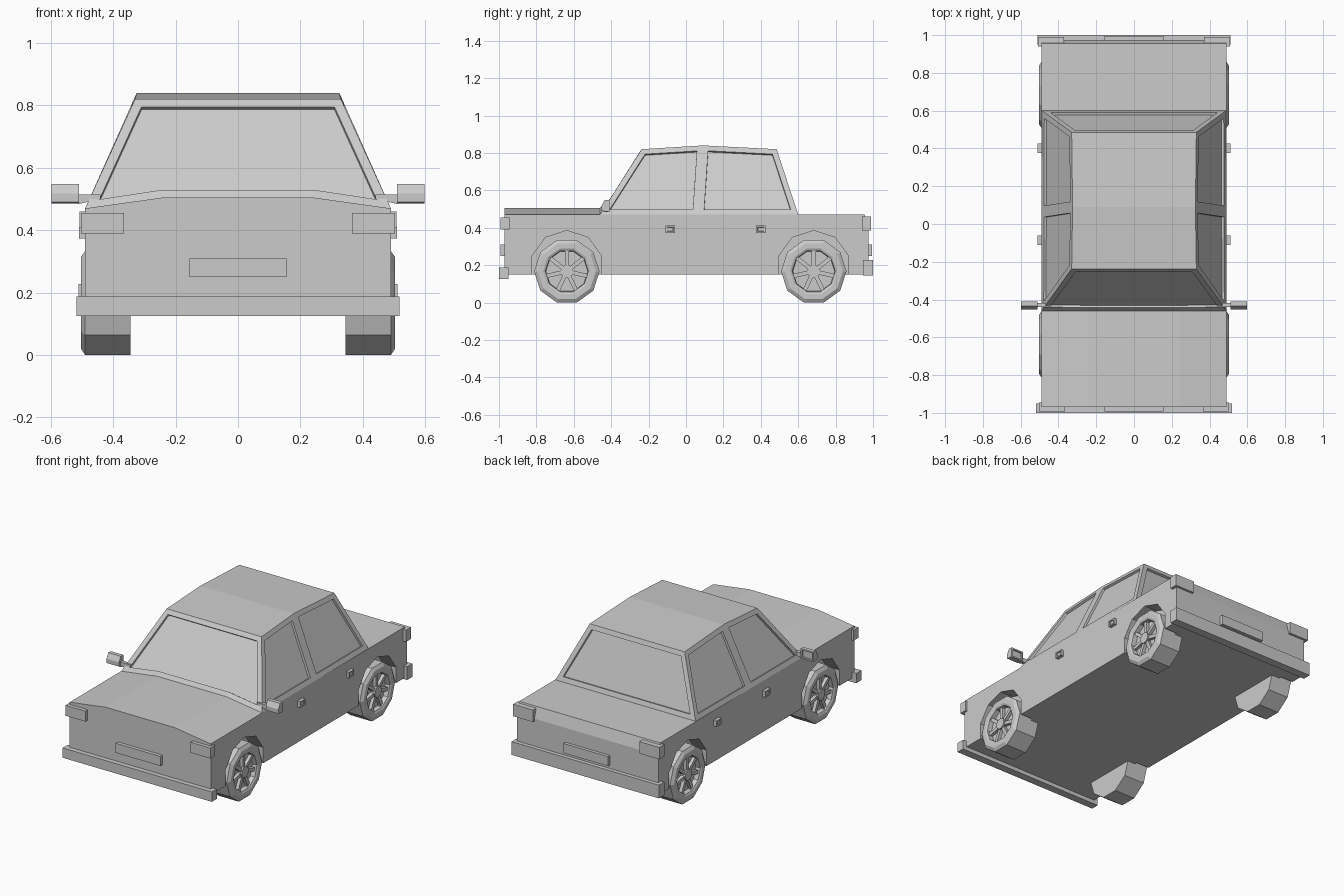
import bpy, bmesh
from math import sin, cos, pi
from mathutils import Matrix, Vector

if "Cube" in bpy.data.objects:
    bpy.data.objects.remove(bpy.data.objects["Cube"])


def finish(name, bm, mirror=False):
    bmesh.ops.recalc_face_normals(bm, faces=bm.faces)
    me = bpy.data.meshes.new(name)
    bm.to_mesh(me)
    bm.free()
    ob = bpy.data.objects.new(name, me)
    bpy.context.collection.objects.link(ob)
    if mirror:
        ob.modifiers.new("mirror", 'MIRROR')
    return ob


def prism(bm, pts, a, b, axis='X'):
    """Extrude an outline along X (points are y,z) or Y (points are x,z)."""
    def at(p, t):
        return (t, p[0], p[1]) if axis == 'X' else (p[0], t, p[1])
    lo = [bm.verts.new(at(p, a)) for p in pts]
    hi = [bm.verts.new(at(p, b)) for p in pts]
    n = len(pts)
    faces = [bm.faces.new(lo[::-1]), bm.faces.new(hi)]
    for i in range(n):
        j = (i + 1) % n
        bm.faces.new((lo[i], lo[j], hi[j], hi[i]))
    bmesh.ops.recalc_face_normals(bm, faces=bm.faces)
    return faces


def box(bm, x, y, z):
    return prism(bm, [(y[0], z[0]), (y[1], z[0]), (y[1], z[1]), (y[0], z[1])], x[0], x[1])


def recess(bm, faces, border, depth):
    bmesh.ops.inset_individual(bm, faces=faces, thickness=border, use_even_offset=True)
    bmesh.ops.inset_individual(bm, faces=faces, thickness=0.001, depth=-depth)


def circle(cy, cz, r, n, start):
    return [(cy + r * cos(start + 2 * pi * i / n), cz + r * sin(start + 2 * pi * i / n))
            for i in range(n)]


AXLES = (-0.637, 0.683)
WZ = 0.167

# Lower body with wheel arches cut out
bm = bmesh.new()
prism(bm, [(-0.97, 0.15), (0.975, 0.15), (0.975, 0.40), (0.955, 0.47), (-0.97, 0.47)], -0.49, 0.49)
body = finish("body", bm)
bm = bmesh.new()
for y in AXLES:
    for s in (-1, 1):
        prism(bm, circle(y, 0.19, 0.195, 10, pi / 2), s * 0.40, s * 0.6)
cutter = finish("arch_cutter", bm)
cutter.hide_render = True
cutter.hide_set(True)
cut = body.modifiers.new("arches", 'BOOLEAN')
cut.object = cutter
cut.solver = 'EXACT'

# Crowned hood
bm = bmesh.new()
prism(bm, [(-0.49, 0.47), (0.49, 0.47), (0.24, 0.505), (-0.24, 0.505)], -0.97, -0.46, 'Y')
finish("hood", bm)

# Cabin with recessed windows
bm = bmesh.new()
side = [(0.49, -0.46, 0.47), (0.49, 0.065, 0.47), (0.487, 0.60, 0.47),
        (0.33, 0.485, 0.82), (0.325, 0.09, 0.84), (0.33, -0.237, 0.82), (0.24, -0.46, 0.505)]
R = [bm.verts.new(p) for p in side]
L = [bm.verts.new((-p[0], p[1], p[2])) for p in side]
glass = [bm.faces.new((L[0], L[6], R[6], R[0], R[5], L[5])),
         bm.faces.new((R[2], L[2], L[3], R[3]))]
for S in (R, L):
    glass += [bm.faces.new((S[0], S[1], S[4], S[5])), bm.faces.new((S[1], S[2], S[3], S[4]))]
bm.faces.new((R[5], R[4], L[4], L[5]))
bm.faces.new((R[4], R[3], L[3], L[4]))
bm.faces.new((L[0], L[6], R[6], R[0], R[1], R[2], L[2], L[1]))
bmesh.ops.recalc_face_normals(bm, faces=bm.faces)
recess(bm, glass, 0.03, 0.014)
finish("cabin", bm)

# Bumpers and number plates
for name, x, y, z in (("front_bumper", 0.518, (-1.0, -0.95), (0.125, 0.187)),
                      ("rear_bumper", 0.512, (0.947, 1.0), (0.145, 0.228)),
                      ("front_plate", 0.155, (-0.992, -0.965), (0.25, 0.31)),
                      ("rear_plate", 0.155, (0.97, 0.995), (0.25, 0.31))):
    bm = bmesh.new()
    box(bm, (-x, x), y, z)
    finish(name, bm)

# Corner lamps
for name, x, y, z in (("headlamps", (0.365, 0.503), (-0.993, -0.945), (0.39, 0.456)),
                      ("tail_lamps", (0.37, 0.508), (0.94, 0.99), (0.385, 0.46))):
    bm = bmesh.new()
    box(bm, x, y, z)
    finish(name, bm, True)

# Door handles
bm = bmesh.new()
for y in (-0.085, 0.4):
    faces = box(bm, (0.48, 0.51), (y - 0.025, y + 0.025), (0.373, 0.411))
    recess(bm, [faces[1]], 0.008, 0.006)
finish("door_handles", bm, True)

# Side mirrors on short arms
bm = bmesh.new()
prism(bm, [(-0.452, 0.49), (-0.452, 0.517), (-0.435, 0.548), (-0.41, 0.548), (-0.41, 0.485)], 0.51, 0.597)
back = [f for f in bm.faces if f.normal.y > 0.9 or f.calc_center_median().y > -0.4105]
recess(bm, back, 0.009, 0.008)
prism(bm, [(0.44, 0.50), (0.515, 0.483), (0.515, 0.515), (0.44, 0.515)], -0.44, -0.418, 'Y')
finish("side_mirrors", bm, True)

# Ten-sided wheels: tyre and dished rim turned from a profile, plus hub and spokes
profile = [(0.345, 0.175), (0.49, 0.175), (0.503, 0.155), (0.503, 0.127), (0.497, 0.115), (0.468, 0.112)]
for name, y in zip(("front", "rear"), AXLES):
    bm = bmesh.new()
    rings = [[bm.verts.new((x, *p)) for p in circle(y, WZ, r, 10, 0)] for x, r in profile]
    for a, b in zip(rings, rings[1:]):
        for i in range(10):
            j = (i + 1) % 10
            bm.faces.new((a[i], a[j], b[j], b[i]))
    bm.faces.new(rings[0])
    bm.faces.new(rings[-1])
    finish(name + "_wheels", bm, True)

    bm = bmesh.new()
    prism(bm, circle(y, WZ, 0.035, 10, 0), 0.46, 0.496)
    for k in range(7):
        old = set(bm.verts)
        box(bm, (0.46, 0.488), (y - 0.011, y + 0.011), (WZ + 0.025, WZ + 0.114))
        bmesh.ops.rotate(bm, verts=[v for v in bm.verts if v not in old],
                         cent=Vector((0, y, WZ)), matrix=Matrix.Rotation(2 * pi * k / 7, 3, 'X'))
    finish(name + "_spokes", bm, True)
